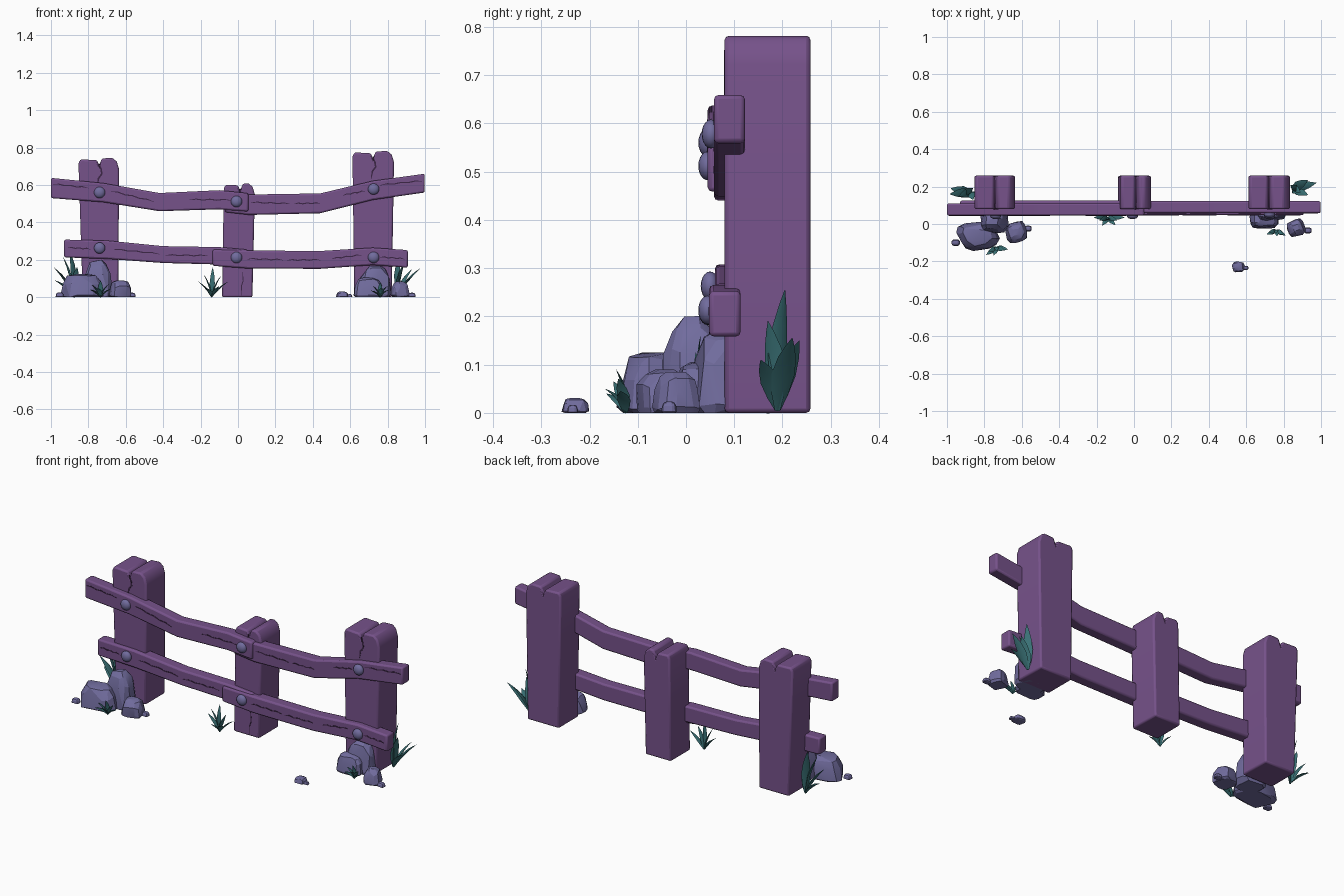
import bpy, bmesh, math, random
from mathutils import Vector

if "Cube" in bpy.data.objects:
    bpy.data.objects.remove(bpy.data.objects["Cube"])

random.seed(4)

def mat(name, col):
    m = bpy.data.materials.new(name)
    m.diffuse_color = (*col, 1)
    m.use_nodes = True
    m.node_tree.nodes["Principled BSDF"].inputs["Base Color"].default_value = m.diffuse_color
    return m

WOOD = mat("purple wood", (0.181, 0.084, 0.254))
CRACK = mat("dark wood crack", (0.045, 0.019, 0.061))
STONE = mat("blue grey stone", (0.165, 0.150, 0.340))
LEAF = mat("teal leaf", (0.042, 0.165, 0.180))

def finish(bm, name, material, bevel=0, segments=2, smooth=None):
    bmesh.ops.recalc_face_normals(bm, faces=bm.faces)
    me = bpy.data.meshes.new(name)
    bm.to_mesh(me)
    bm.free()
    me.materials.append(material)
    ob = bpy.data.objects.new(name, me)
    bpy.context.collection.objects.link(ob)
    if bevel:
        b = ob.modifiers.new("soft edges", 'BEVEL')
        b.width, b.segments, b.limit_method = bevel, segments, 'ANGLE'
        b.angle_limit = math.radians(35)
    if smooth:
        bpy.ops.object.select_all(action='DESELECT')
        ob.select_set(True)
        bpy.context.view_layer.objects.active = ob
        bpy.ops.object.shade_smooth_by_angle(angle=math.radians(smooth))
    return ob

def loft(bm, rings):
    """Bridge closed rings of equal size and cap both ends."""
    vs = [[bm.verts.new(p) for p in r] for r in rings]
    n = len(vs[0])
    for a, b in zip(vs, vs[1:]):
        for i in range(n):
            bm.faces.new((a[i], a[(i + 1) % n], b[(i + 1) % n], b[i]))
    bm.faces.new(vs[0])
    bm.faces.new(vs[-1])

def ribbon(name, pts, width, y):
    """Thin crack plate following a polyline in x and z, tapered at both ends."""
    bm = bmesh.new()
    rings, last = [], len(pts) - 1
    for i, (x, z) in enumerate(pts):
        d = Vector(pts[min(i + 1, last)]) - Vector(pts[max(i - 1, 0)])
        n = Vector((-d.y, d.x)).normalized() * width * (0.5 if 0 < i < last else 0.15)
        rings.append([(x + s * n.x, yy, z + s * n.y)
                      for s, yy in ((1, y - .0015), (-1, y - .0015), (-1, y + .003), (1, y + .003))])
    loft(bm, rings)
    finish(bm, name, CRACK)

# posts: tapered outline with a notch in the top
def post(name, xb0, xb1, xt0, xt1, h, cx, lean):
    out = [(xb0, 0), (xb1, 0), (xt1, h - .06), (xt1 - .012, h - .02), (xt1 - .035, h),
           (cx + .014, h - .003), (cx, h - .04), (cx - .012, h - .012), (xt0 + .01, h - .008), (xt0, h - .03)]
    bm = bmesh.new()
    loft(bm, [[(x, y, z) for x, z in out] for y in (.08, .258)])
    finish(bm, name, WOOD, .009, 2, 35)
    ribbon(name + "_crack", [(cx, h - .03), (cx + .010 * lean, h - .06), (cx + .014 * lean, h - .085),
                             (cx - .004 * lean, h - .11), (cx - .010 * lean, h - .15)], .009, .08)

post("left_post", -.83, -.64, -.853, -.636, .745, -.742, 1)
post("middle_post", -.085, .077, -.076, .09, .61, .012, -1)
post("right_post", .622, .822, .612, .834, .782, .722, 1)
ribbon("post_foot_crack", [(.02, .01), (.018, .06), (.028, .09), (.024, .14)], .005, .08)

# rails: (x, bottom, top) stations
def rail(name, stations, y0, y1):
    bm = bmesh.new()
    loft(bm, [[(x, y0, a), (x, y1, a), (x, y1, b), (x, y0, b)] for x, a, b in stations])
    finish(bm, name, WOOD, .009, 2, 25)

rail("upper_left_rail", [(-1, .53, .638), (-.72, .508, .61), (-.42, .46, .557),
                         (-.1, .47, .572), (.055, .458, .556)], .045, .11)
rail("upper_right_rail", [(-.07, .455, .545), (.06, .44, .549), (.44, .449, .555),
                          (.72, .52, .622), (.998, .56, .66)], .058, .122)
rail("lower_left_rail", [(-.93, .213, .308), (-.7, .205, .303), (-.4, .183, .273),
                         (-.1, .175, .268), (.05, .17, .255)], .06, .125)
rail("lower_right_rail", [(-.135, .168, .255), (.06, .153, .25), (.44, .152, .247),
                          (.72, .172, .265), (.908, .158, .252)], .048, .113)

# grain cracks along the rails
def grain(y, *runs):
    for run in runs:
        (xa, za), (xb, zb) = run
        pts = [(xa + (xb - xa) * i / 6, za + (zb - za) * i / 6 + (.003 if i % 2 else -.002))
               for i in range(7)]
        ribbon("rail_grain", pts, .006, y)

grain(.045, ((-.99, .605), (-.80, .585)), ((-.68, .568), (-.45, .512)), ((-.26, .522), (-.04, .520)))
grain(.058, ((.07, .507), (.28, .500)), ((.30, .500), (.44, .503)), ((.56, .545), (.68, .568)),
      ((.76, .600), (.985, .622)))
grain(.06, ((-.91, .265), (-.79, .258)), ((-.67, .257), (-.42, .232)), ((-.39, .225), (-.16, .222)))
grain(.048, ((.05, .205), (.24, .200)), ((.26, .198), (.44, .200)), ((.50, .206), (.66, .226)),
      ((.76, .215), (.89, .205)))

# round bolts
for x, y, z in ((-.74, .045, .56), (-.008, .045, .512), (.725, .052, .578),
                (-.74, .050, .263), (-.008, .045, .212), (.725, .045, .213)):
    bm = bmesh.new()
    bmesh.ops.create_uvsphere(bm, u_segments=16, v_segments=10, radius=.03)
    for v in bm.verts:
        v.co = Vector((x + v.co.x, y + v.co.y * .65, z + v.co.z))
    finish(bm, "bolt", STONE, smooth=60)

# boulders: chamfered, tapered and jittered blocks resting on the ground
def rock(name, x, y, rx, ry, h, taper=.8, spin=0):
    bm = bmesh.new()
    bmesh.ops.create_cube(bm, size=2)
    bmesh.ops.bevel(bm, geom=bm.edges[:], offset=.62, segments=2, profile=.5, affect='EDGES')
    big = max(rx, ry) > .03
    for v in bm.verts:
        v.co += Vector([random.uniform(-.09, .09) if big else 0 for _ in range(3)])
        k = 1 + (taper - 1) * max(0, v.co.z)
        px, py = v.co.x * k, v.co.y * k
        c, s = math.cos(spin), math.sin(spin)
        z = max(0, (v.co.z + .55) / 1.55) * h
        v.co = (x + rx * (px * c - py * s), y + ry * (px * s + py * c), min(z, h))
    bmesh.ops.remove_doubles(bm, verts=bm.verts, dist=.0008)
    bmesh.ops.convex_hull(bm, input=bm.verts[:])
    hull = bmesh.new()
    vs = {v: hull.verts.new(v.co) for v in bm.verts}
    bm.free()
    res = bmesh.ops.convex_hull(hull, input=list(vs.values()))
    bmesh.ops.delete(hull, geom=list({g for g in res["geom_interior"] + res["geom_unused"]
                                      if isinstance(g, bmesh.types.BMVert)}), context='VERTS')
    bmesh.ops.dissolve_limit(hull, angle_limit=math.radians(9), verts=hull.verts, edges=hull.edges)
    finish(hull, name, STONE, smooth=18)

rock("left_wide_rock", -.835, -.062, .105, .072, .125, .8, .2)
rock("left_tall_rock", -.748, .012, .072, .064, .203, .65)
rock("left_small_rock", -.63, -.045, .055, .055, .09, .8, .3)
rock("right_tall_rock", .735, .075, .082, .06, .168, .75, .1)
rock("right_wide_rock", .695, .025, .075, .05, .105, .8)
rock("right_small_rock", .867, -.02, .045, .045, .085, .8, .4)
rock("lone_rock", .558, -.23, .032, .028, .031)
for x, y, r in ((-.953, -.10, .022), (-.567, -.025, .02), (.93, -.035, .02), (.597, -.235, .014)):
    rock("pebble", x, y, r, r * .8, r * 1.2)

# leaves: pointed blades with a middle ridge, bending outward
def leaf(bm, base, tip, width, bow):
    a, b = Vector(base), Vector(tip)
    d = (b - a).normalized()
    flat = Vector((d.x, d.y, 0))
    side = d.cross(Vector((0, 0, 1))).normalized() if flat.length > .05 else Vector((1, 0, 0))
    up = side.cross(d).normalized()
    rings = []
    for t, w in ((0, .25), (.2, .72), (.45, 1), (.7, .75), (.88, .36), (1, .03)):
        c = a.lerp(b, t) + up * bow * math.sin(math.pi * t)
        hw = w * width / 2
        rings.append([c - side * hw, c + up * hw * .3, c + side * hw, c - up * hw * .3])
    loft(bm, rings)

def plant(name, base, tips, width, bow=.012):
    bm = bmesh.new()
    for i, t in enumerate(tips):
        leaf(bm, base, t, width, bow)
    finish(bm, name, LEAF, smooth=40)

plant("left_back_plant", (-.875, .17, .0),
      [(-.985, .16, .16), (-.935, .15, .215), (-.90, .19, .25), (-.98, .19, .09), (-.86, .13, .16)], .05)
plant("right_back_plant", (.85, .19, .005),
      [(.975, .22, .155), (.87, .205, .255), (.93, .235, .15), (.93, .155, .11), (.89, .17, .19)], .05)
plant("middle_plant", (-.14, .035, .0),
      [(-.135, .03, .16), (-.185, .02, .125), (-.215, .035, .085), (-.09, .02, .115),
       (-.05, .035, .085), (-.17, -.008, .05), (-.10, -.005, .06)], .028, .008)
plant("left_front_plant", (-.735, -.125, .0),
      [(-.735, -.145, .09), (-.78, -.15, .065), (-.69, -.14, .07), (-.79, -.165, .04),
       (-.675, -.135, .045), (-.75, -.168, .05)], .028, .008)
plant("right_front_plant", (.76, -.035, .0),
      [(.76, -.05, .08), (.72, -.045, .06), (.80, -.055, .06), (.71, -.055, .035),
       (.81, -.06, .04), (.765, -.065, .05)], .026, .008)
